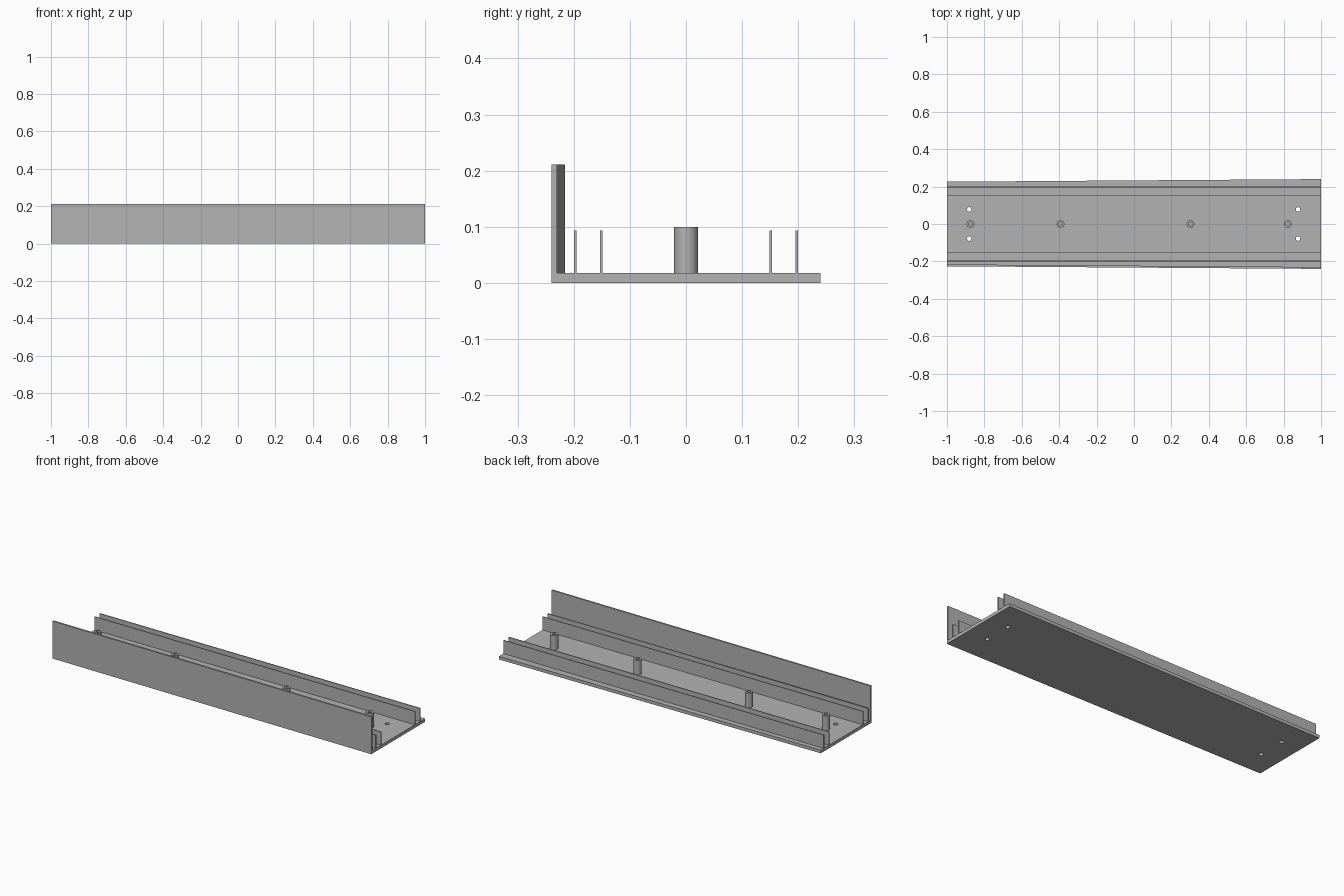
import bpy, bmesh, math
from mathutils import Matrix, Vector

cube = bpy.data.objects.get("Cube")
if cube:
    bpy.data.objects.remove(cube, do_unlink=True)

PLATE_TOP = 0.018
LEFT_HALF, RIGHT_HALF = 0.24, 0.226   # half depth of the tapered plate at x = 1 and x = -1

grey = bpy.data.materials.new("plain grey")
grey.use_nodes = True
grey.diffuse_color = (0.45, 0.45, 0.45, 1)
grey.node_tree.nodes["Principled BSDF"].inputs["Base Color"].default_value = grey.diffuse_color


def finish(bm, name):
    bmesh.ops.recalc_face_normals(bm, faces=bm.faces)
    mesh = bpy.data.meshes.new(name)
    bm.to_mesh(mesh)
    bm.free()
    mesh.materials.append(grey)
    obj = bpy.data.objects.new(name, mesh)
    bpy.context.collection.objects.link(obj)
    return obj


def prism(name, outline, z0, z1):
    """Extrude a flat outline from z0 up to z1."""
    bm = bmesh.new()
    face = bm.faces.new([bm.verts.new((x, y, z0)) for x, y in outline])
    new = bmesh.ops.extrude_face_region(bm, geom=[face])["geom"]
    verts = [v for v in new if isinstance(v, bmesh.types.BMVert)]
    bmesh.ops.translate(bm, verts=verts, vec=(0, 0, z1 - z0))
    return finish(bm, name)


def smooth(obj):
    bpy.ops.object.select_all(action="DESELECT")
    obj.select_set(True)
    bpy.context.view_layer.objects.active = obj
    bpy.ops.object.shade_smooth_by_angle(angle=math.radians(30))


# Tapered base plate
plate = prism("base_plate", [(-1, -RIGHT_HALF), (1, -LEFT_HALF), (1, LEFT_HALF), (-1, RIGHT_HALF)],
              0, PLATE_TOP)

# Four mounting holes through the plate
bm = bmesh.new()
for x in (-0.881, 0.877):
    for y in (-0.078, 0.078):
        bmesh.ops.create_cone(bm, cap_ends=True, segments=32, radius1=0.012, radius2=0.012,
                              depth=0.1, matrix=Matrix.Translation((x, y, 0)))
cutter = finish(bm, "hole_cutter")
cutter.hide_render = True
cut = plate.modifiers.new("holes", "BOOLEAN")
cut.operation = "DIFFERENCE"
cut.solver = "EXACT"
cut.object = cutter
bpy.context.view_layer.objects.active = plate
bpy.ops.object.modifier_apply(modifier=cut.name)
bpy.data.objects.remove(cutter, do_unlink=True)

# Tall front wall along the slanted plate edge
prism("front_wall", [(-1, -RIGHT_HALF), (1, -LEFT_HALF), (1, 0.01 - LEFT_HALF), (-1, 0.01 - RIGHT_HALF)],
      PLATE_TOP, 0.211)

# Two pairs of thin straight rails
for side, label in ((-1, "front"), (1, "back")):
    for y, place in ((0.151, "inner"), (0.1975, "outer")):
        a, b = side * y - 0.0025, side * y + 0.0025
        prism(f"{label}_{place}_rail", [(-1, a), (1, a), (1, b), (-1, b)], PLATE_TOP, 0.093)

# Hollow screw posts on the centre line
for i, x in enumerate((-0.874, -0.393, 0.302, 0.823)):
    bm = bmesh.new()
    profile = [(0.021, PLATE_TOP), (0.021, 0.1), (0.01, 0.1), (0.01, PLATE_TOP)]
    verts = [bm.verts.new((x + r, 0, z)) for r, z in profile]
    edges = [bm.edges.new(pair) for pair in zip(verts, verts[1:])]
    bmesh.ops.spin(bm, geom=verts + edges, cent=Vector((x, 0, 0)), axis=(0, 0, 1),
                   angle=math.tau, steps=32, use_merge=True)
    bmesh.ops.remove_doubles(bm, verts=bm.verts, dist=0.0001)
    smooth(finish(bm, f"screw_post_{i + 1}"))
